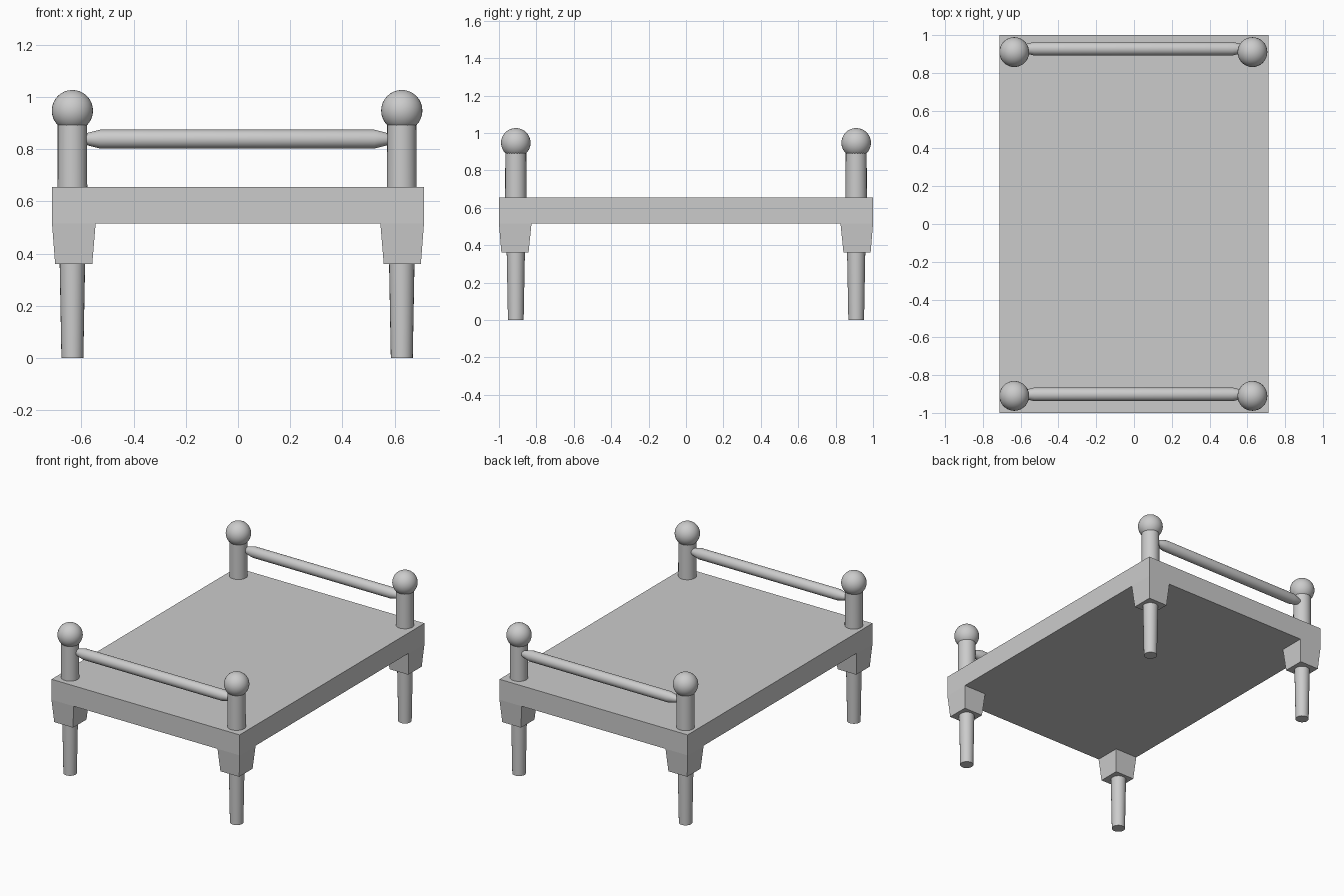
import bpy, bmesh
from math import pi, cos, sin
from mathutils import Matrix

if "Cube" in bpy.data.objects:
    bpy.data.objects.remove(bpy.data.objects["Cube"])

DECK_X, DECK_Y = 0.712, 1.0
DECK_TOP, DECK_BOTTOM, BRACKET_BOTTOM = 0.655, 0.515, 0.36


def finish(bm, name, smooth=False):
    bmesh.ops.recalc_face_normals(bm, faces=bm.faces)
    mesh = bpy.data.meshes.new(name)
    bm.to_mesh(mesh)
    bm.free()
    obj = bpy.data.objects.new(name, mesh)
    bpy.context.collection.objects.link(obj)
    if smooth:
        bpy.ops.object.select_all(action='DESELECT')
        obj.select_set(True)
        bpy.context.view_layer.objects.active = obj
        bpy.ops.object.shade_smooth_by_angle(angle=0.6)
    return obj


def tapered_block(name, bottom, top):
    """Block between two rectangles given as (x0, x1, y0, y1, z)."""
    bm = bmesh.new()
    rings = []
    for x0, x1, y0, y1, z in (bottom, top):
        rings.append([bm.verts.new(p) for p in
                      ((x0, y0, z), (x1, y0, z), (x1, y1, z), (x0, y1, z))])
    a, b = rings
    bm.faces.new(a[::-1])
    bm.faces.new(b)
    for i in range(4):
        j = (i + 1) % 4
        bm.faces.new((a[i], a[j], b[j], b[i]))
    return finish(bm, name)


def turned(name, profile, matrix, sides=24):
    """Solid of revolution from (radius, height) pairs, capped at both ends."""
    bm = bmesh.new()
    rings = [[bm.verts.new((r * cos(2 * pi * i / sides), r * sin(2 * pi * i / sides), z))
              for i in range(sides)] for r, z in profile]
    for a, b in zip(rings, rings[1:]):
        for i in range(sides):
            j = (i + 1) % sides
            bm.faces.new((a[i], a[j], b[j], b[i]))
    bm.faces.new(rings[0][::-1])
    bm.faces.new(rings[-1])
    bm.transform(matrix)
    return finish(bm, name, True)


# Flat bed deck
tapered_block("bed_deck",
              (-DECK_X, DECK_X, -DECK_Y, DECK_Y, DECK_BOTTOM),
              (-DECK_X, DECK_X, -DECK_Y, DECK_Y, DECK_TOP))

for ylabel, sy, rail_y in (("front", -1, -0.902), ("back", 1, 0.928)):
    for xlabel, sx, post_x in (("left", -1, -0.634), ("right", 1, 0.627)):
        tag = f"{ylabel}_{xlabel}"
        post_y = sy * 0.91

        # Tapered corner bracket, flush with the deck edges
        tapered_block(f"{tag}_bracket",
                      (*sorted((sx * 0.70, sx * 0.558)),
                       *sorted((sy * 0.987, sy * 0.842)), BRACKET_BOTTOM),
                      (*sorted((sx * DECK_X, sx * 0.545)),
                       *sorted((sy * DECK_Y, sy * 0.826)), DECK_BOTTOM))

        # Tapered lower leg and upper post
        place = Matrix.Translation((post_x, post_y, 0))
        turned(f"{tag}_leg", [(0.042, 0), (0.049, 0.38)], place)
        turned(f"{tag}_post", [(0.057, 0.64), (0.056, 0.92)], place)

        # Round finial
        bm = bmesh.new()
        bmesh.ops.create_uvsphere(bm, u_segments=32, v_segments=16, radius=0.079)
        bm.transform(Matrix.Translation((post_x, post_y, 0.947)))
        finish(bm, f"{tag}_finial", True)

    # Cross rail with tapered ends
    turned(f"{ylabel}_rail",
           [(0.018, -0.59), (0.026, -0.565), (0.036, -0.525),
            (0.036, 0.525), (0.026, 0.565), (0.018, 0.59)],
           Matrix.Translation((-0.003, rail_y, 0.838)) @ Matrix.Rotation(pi / 2, 4, 'Y'))
